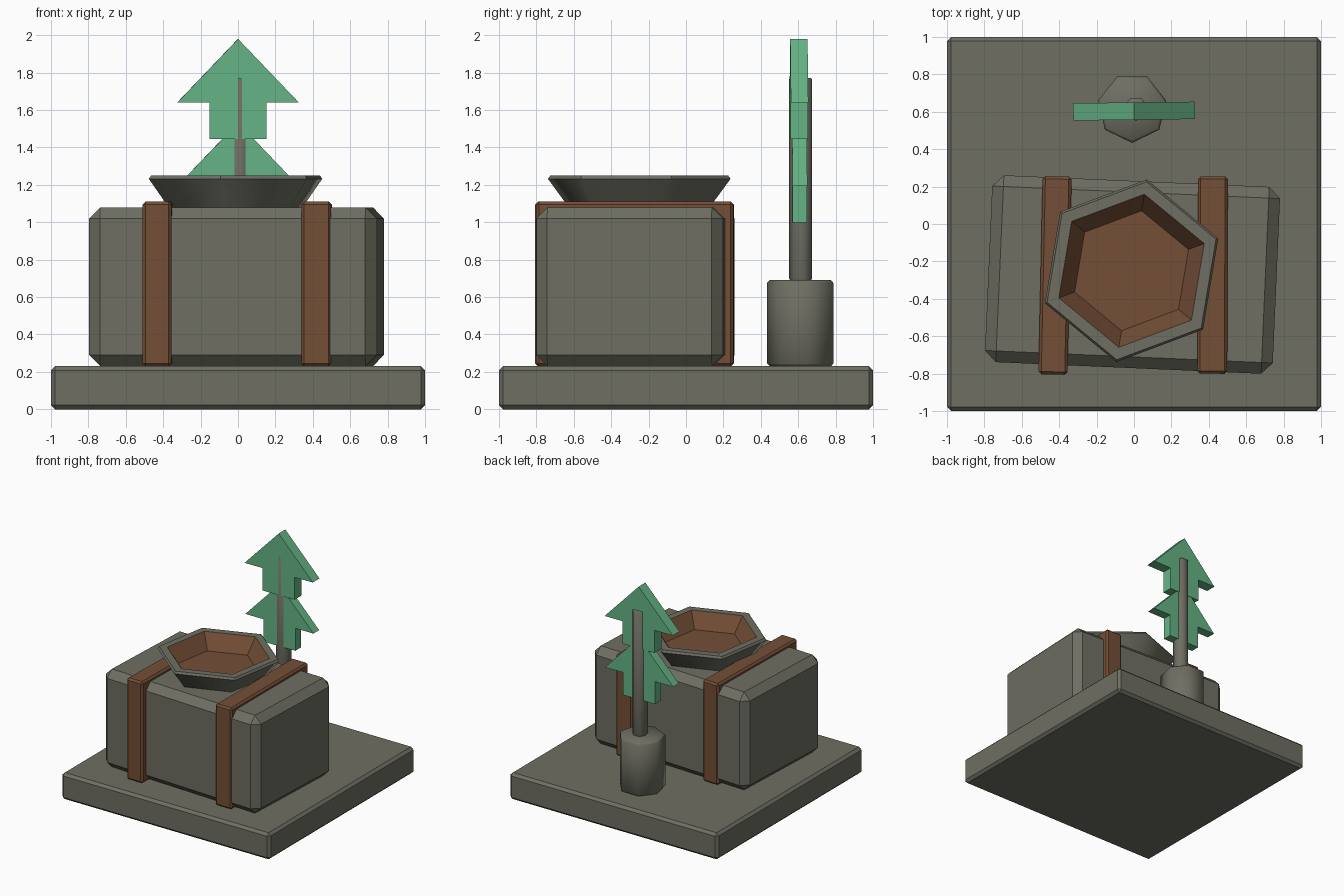
import bpy, bmesh, math
from mathutils import Matrix

if "Cube" in bpy.data.objects:
    bpy.data.objects.remove(bpy.data.objects["Cube"])


def material(name, rgb):
    m = bpy.data.materials.new(name)
    m.diffuse_color = [((c / 255 + 0.055) / 1.055) ** 2.4 for c in rgb] + [1.0]
    m.use_nodes = True
    m.node_tree.nodes["Principled BSDF"].inputs["Base Color"].default_value = m.diffuse_color
    return m


STONE = material("grey stone", (110, 110, 99))
BROWN = material("brown", (116, 78, 54))
GREEN = material("leaf green", (101, 180, 133))


def finish(name, bm, mats, bevel=0, smooth=0, loc=(0, 0, 0), rot=0):
    if bevel:
        bmesh.ops.bevel(bm, geom=bm.edges[:], offset=bevel, segments=1,
                        affect='EDGES', clamp_overlap=True)
    bmesh.ops.recalc_face_normals(bm, faces=bm.faces[:])
    me = bpy.data.meshes.new(name)
    bm.to_mesh(me)
    bm.free()
    for m in mats:
        me.materials.append(m)
    ob = bpy.data.objects.new(name, me)
    bpy.context.collection.objects.link(ob)
    ob.location = loc
    ob.rotation_euler.z = math.radians(rot)
    if smooth:
        bpy.ops.object.select_all(action='DESELECT')
        ob.select_set(True)
        bpy.context.view_layer.objects.active = ob
        bpy.ops.object.shade_smooth_by_angle(angle=math.radians(smooth))
    return ob


def box(name, centre, size, mat, bevel, rot=0):
    bm = bmesh.new()
    bmesh.ops.create_cube(bm, size=1, matrix=Matrix.Diagonal((*size, 1)))
    finish(name, bm, [mat], bevel, loc=centre, rot=rot)


def lathe(name, centre, profile, sides, start, mats, smooth, inner_from=None):
    """Stack of n-gon rings (radius, z), capped at both ends."""
    bm = bmesh.new()
    rings = []
    for r, z in profile:
        rings.append([bm.verts.new((r * math.cos(a), r * math.sin(a), z)) for a in
                      (math.radians(start) + math.tau * i / sides for i in range(sides))])
    for k in range(len(rings) - 1):
        for i in range(sides):
            j = (i + 1) % sides
            f = bm.faces.new((rings[k][i], rings[k][j], rings[k + 1][j], rings[k + 1][i]))
            if inner_from is not None and k >= inner_from:
                f.material_index = 1
    bm.faces.new(rings[0][::-1])
    cap = bm.faces.new(rings[-1])
    if inner_from is not None:
        cap.material_index = 1
    finish(name, bm, mats, smooth=smooth, loc=(*centre, 0))


def leaf_plate(name, top, y0, y1):
    """Arrow-shaped foliage plate with its tip at height top."""
    half = [(0.325, -0.34), (0.152, -0.34), (0.152, -0.535)]
    pts = [(0, 0)] + half + [(-x, z) for x, z in reversed(half)]
    t = (y1 - y0) / 2
    bm = bmesh.new()
    f = bm.faces.new([bm.verts.new((x, -t, z)) for x, z in pts])
    ext = bmesh.ops.extrude_face_region(bm, geom=[f])
    bmesh.ops.translate(bm, vec=(0, 2 * t, 0),
                        verts=[v for v in ext['geom'] if isinstance(v, bmesh.types.BMVert)])
    finish(name, bm, [GREEN], loc=(0, (y0 + y1) / 2, top), rot=0.7)


# base slab and main block
box("base_slab", (0, 0, 0.115), (2, 2, 0.23), STONE, 0.022)
box("main_block", (-0.008, -0.27, 0.655), (1.54, 1.0, 0.85), STONE, 0.06, rot=-2.5)

# straps around the block
box("left_strap", (-0.422, -0.275, 0.67), (0.155, 1.06, 0.88), BROWN, 0.015, rot=-1.2)
box("right_strap", (0.42, -0.273, 0.67), (0.16, 1.055, 0.88), BROWN, 0.015, rot=-0.2)

# hexagonal bowl: grey outside and rim, brown inside
lathe("bowl", (-0.013, -0.25),
      [(0.36, 1.05), (0.495, 1.232), (0.482, 1.25), (0.415, 1.25), (0.325, 1.12)],
      6, 20.5, [STONE, BROWN], 50, inner_from=3)

# seven-sided pot and trunk
lathe("pot", (-0.01, 0.62),
      [(0.172, 0.23), (0.186, 0.244), (0.186, 0.676), (0.172, 0.69)],
      7, -90, [STONE], 55)
lathe("trunk", (0.01, 0.616),
      [(0.058, 0.685), (0.064, 0.70), (0.064, 1.765), (0.059, 1.77)],
      7, -90, [STONE], 55)

# two tiers of foliage
leaf_plate("upper_foliage", 1.98, 0.557, 0.65)
leaf_plate("lower_foliage", 1.533, 0.5665, 0.645)
